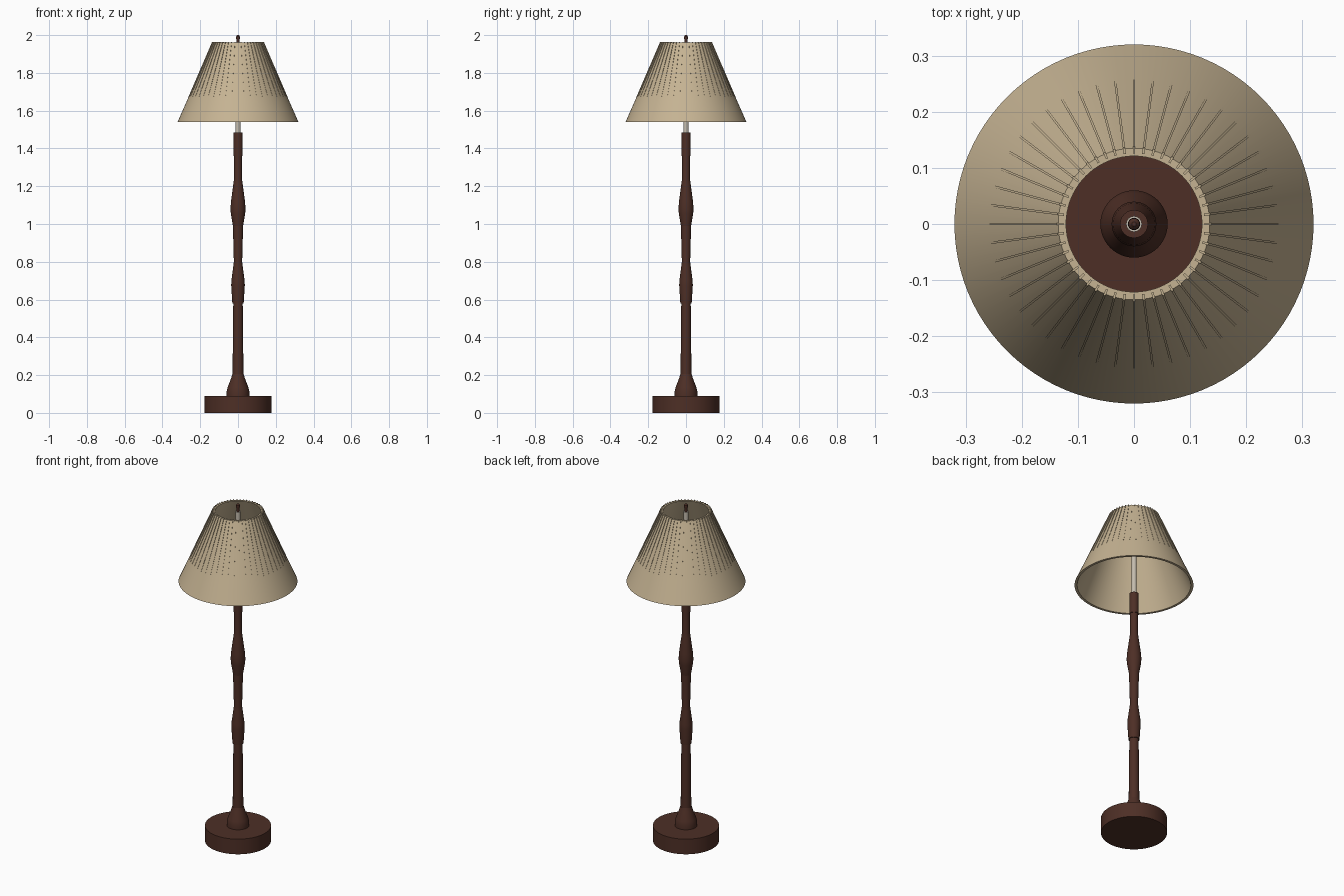
import bpy
import math

cube = bpy.data.objects.get("Cube")
if cube:
    bpy.data.objects.remove(cube, do_unlink=True)


def material(name, rgb):
    m = bpy.data.materials.new(name)
    m.use_nodes = True
    m.diffuse_color = (*rgb, 1)
    m.node_tree.nodes["Principled BSDF"].inputs["Base Color"].default_value = (*rgb, 1)
    return m


WOOD = material("dark wood", (0.075, 0.028, 0.019))
LINEN = material("beige linen", (0.56, 0.45, 0.29))
ROD = material("pale metal", (0.55, 0.50, 0.42))


def lathe(name, profile, mat, sides=48, closed=False, smooth=True):
    """Spin a list of (radius, height) points around the z axis."""
    verts, faces, n = [], [], len(profile)
    for i in range(sides):
        a = math.tau * i / sides
        verts += [(r * math.cos(a), r * math.sin(a), z) for r, z in profile]
    for i in range(sides):
        j = (i + 1) % sides
        for k in range(n if closed else n - 1):
            l = (k + 1) % n
            faces.append((i * n + k, j * n + k, j * n + l, i * n + l))
    if not closed:
        faces.append([i * n for i in reversed(range(sides))])
        faces.append([i * n + n - 1 for i in range(sides)])
    mesh = bpy.data.meshes.new(name)
    mesh.from_pydata(verts, [], faces)
    mesh.materials.append(mat)
    obj = bpy.data.objects.new(name, mesh)
    bpy.context.collection.objects.link(obj)
    if smooth:
        bpy.ops.object.select_all(action="DESELECT")
        obj.select_set(True)
        bpy.context.view_layer.objects.active = obj
        bpy.ops.object.shade_smooth_by_angle(angle=math.radians(30))
    return obj


# Turned wooden stand
lathe("base", [(0.178, 0), (0.178, 0.09)], WOOD, 64)
lathe("base_collar", [(0.06, 0.09), (0.06, 0.115), (0.055, 0.135), (0.036, 0.185),
                      (0.03, 0.205)], WOOD)
lathe("lower_post", [(0.029, 0.2), (0.025, 0.58)], WOOD, 24)
lathe("middle_post", [(0.03, 0.58), (0.036, 0.675), (0.035, 0.70), (0.025, 0.775),
                      (0.022, 0.8), (0.027, 0.99)], WOOD, 24)
lathe("upper_post", [(0.027, 0.99), (0.038, 1.055), (0.04, 1.08), (0.037, 1.12),
                     (0.025, 1.21), (0.021, 1.24), (0.021, 1.36)], WOOD, 24)
lathe("socket", [(0.025, 1.36), (0.025, 1.485)], WOOD, 24)

# Rod and finial that carry the shade
lathe("support_rod", [(0.014, 1.48), (0.014, 1.955)], ROD, 24)
lathe("finial", [(0.008, 1.955), (0.008, 1.975), (0.011, 1.983), (0.01, 1.993),
                 (0.004, 2.0)], WOOD, 24)

# Hollow shade, open at both ends
BOTTOM, TOP = (0.32, 1.54), (0.135, 1.96)
WALL = 0.014
lathe("lampshade", [BOTTOM, TOP, (TOP[0] - WALL, TOP[1]), (BOTTOM[0] - WALL, BOTTOM[1])],
      LINEN, 96, closed=True)

# Thin pleat ribs running down the upper part of the shade
PLEATS = 48
HALF_WIDTH = 0.002
slope = (BOTTOM[0] - TOP[0]) / (TOP[1] - BOTTOM[1])
verts, faces = [], []
for i in range(PLEATS):
    a = math.tau * i / PLEATS
    c, s = math.cos(a), math.sin(a)
    b = len(verts)
    for z, proud in ((1.963, 0.004), (1.675, 0.001)):
        r = TOP[0] + (TOP[1] - z) * slope
        for depth, w in ((-0.008, -HALF_WIDTH), (proud, -HALF_WIDTH),
                         (proud, HALF_WIDTH), (-0.008, HALF_WIDTH)):
            x = r + depth
            verts.append((x * c - w * s, x * s + w * c, z))
    faces += [(b, b + 3, b + 2, b + 1), (b + 4, b + 5, b + 6, b + 7)]
    for k in range(4):
        l = (k + 1) % 4
        faces.append((b + k, b + l, b + 4 + l, b + 4 + k))
mesh = bpy.data.meshes.new("shade_pleats")
mesh.from_pydata(verts, [], faces)
mesh.materials.append(LINEN)
mesh.update()
bpy.context.collection.objects.link(bpy.data.objects.new("shade_pleats", mesh))
